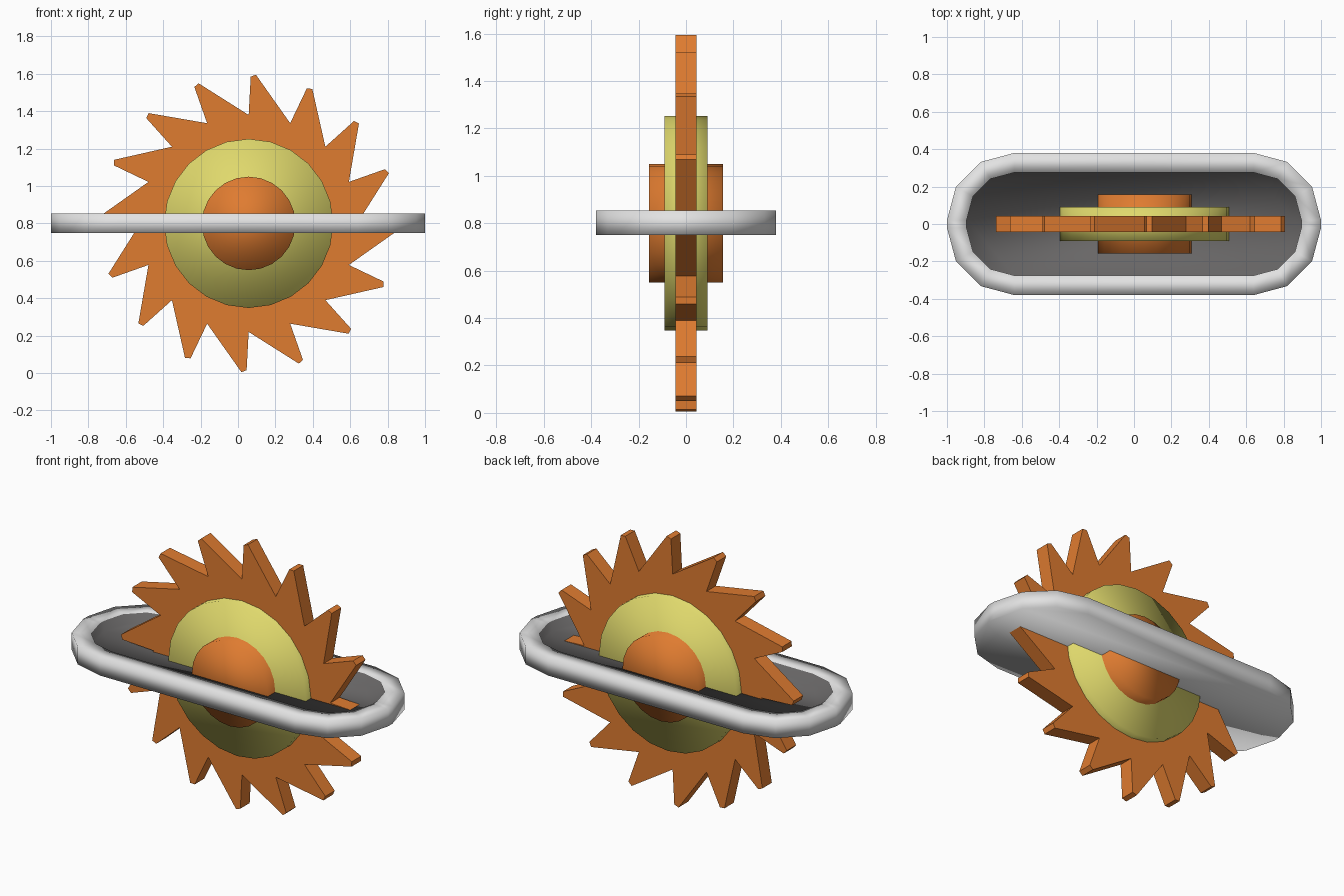
import bpy, bmesh
from math import sin, cos, pi, radians
from mathutils import Vector

cube = bpy.data.objects.get("Cube")
if cube:
    bpy.data.objects.remove(cube)

CENTRE = Vector((0.057, 0, 0.8))


def material(name, rgb):
    m = bpy.data.materials.new(name)
    m.use_nodes = True
    m.diffuse_color = (*rgb, 1)
    m.node_tree.nodes["Principled BSDF"].inputs["Base Color"].default_value = (*rgb, 1)
    return m


orange = material("orange", (0.74, 0.2, 0.03))
yellow = material("pale yellow", (0.74, 0.69, 0.15))
light_grey = material("light grey", (0.76, 0.76, 0.76))
dark_grey = material("dark grey", (0.14, 0.135, 0.135))


def finish(bm, name, mats, smooth):
    bmesh.ops.recalc_face_normals(bm, faces=bm.faces)
    for f in bm.faces:
        f.smooth = smooth
    mesh = bpy.data.meshes.new(name)
    bm.to_mesh(mesh)
    bm.free()
    for m in mats:
        mesh.materials.append(m)
    obj = bpy.data.objects.new(name, mesh)
    bpy.context.collection.objects.link(obj)


def bridge(bm, a, b):
    n = len(a)
    return [bm.faces.new((a[i], a[(i + 1) % n], b[(i + 1) % n], b[i])) for i in range(n)]


def wheel(name, outline, half_thickness, mat, smooth):
    """Extrude an (angle, radius) outline along y around the axle."""
    bm = bmesh.new()
    front, back = ([bm.verts.new(CENTRE + Vector((r * cos(a), y, r * sin(a)))) for a, r in outline]
                   for y in (-half_thickness, half_thickness))
    bridge(bm, front, back)
    bm.faces.new(front)
    bm.faces.new(back)
    finish(bm, name, [mat], smooth)


def circle(radius, sides=24):
    return [(2 * pi * i / sides, radius) for i in range(sides)]


# Blade: sixteen raked teeth, each a root and a blunt two-point tip
TEETH = 16
teeth = [(2 * pi * k / TEETH - radians(lag), r)
         for k in range(TEETH, 0, -1)
         for lag, r in ((0, 0.58), (0.8, 0.785), (2.8, 0.796))]
wheel("saw_blade", teeth, 0.044, orange, False)

# Clamping disc and axle hub
wheel("clamp_disc", circle(0.452), 0.09, yellow, True)
wheel("axle_hub", circle(0.25), 0.157, orange, True)


# Tray: rounded rim with a recessed floor
def loop(bm, radius, z):
    verts = []
    for q, (sx, sy) in enumerate(((1, 1), (-1, 1), (-1, -1), (1, -1))):
        for i in range(4):
            a = (q + i / 3) * pi / 2
            verts.append(bm.verts.new((sx * 0.64 + radius * cos(a), sy * 0.02 + radius * sin(a), z)))
    return verts


bm = bmesh.new()
bottom, outer, inner, floor = (loop(bm, r, z) for r, z in
                               ((0.36, 0.75), (0.36, 0.853), (0.255, 0.853), (0.255, 0.793)))
bridge(bm, bottom, outer)
bridge(bm, outer, inner)
recess = bridge(bm, inner, floor)
recess.append(bm.faces.new(floor))
bm.faces.new(bottom)
for f in recess:
    f.material_index = 1
finish(bm, "guard_tray", [light_grey, dark_grey], True)
